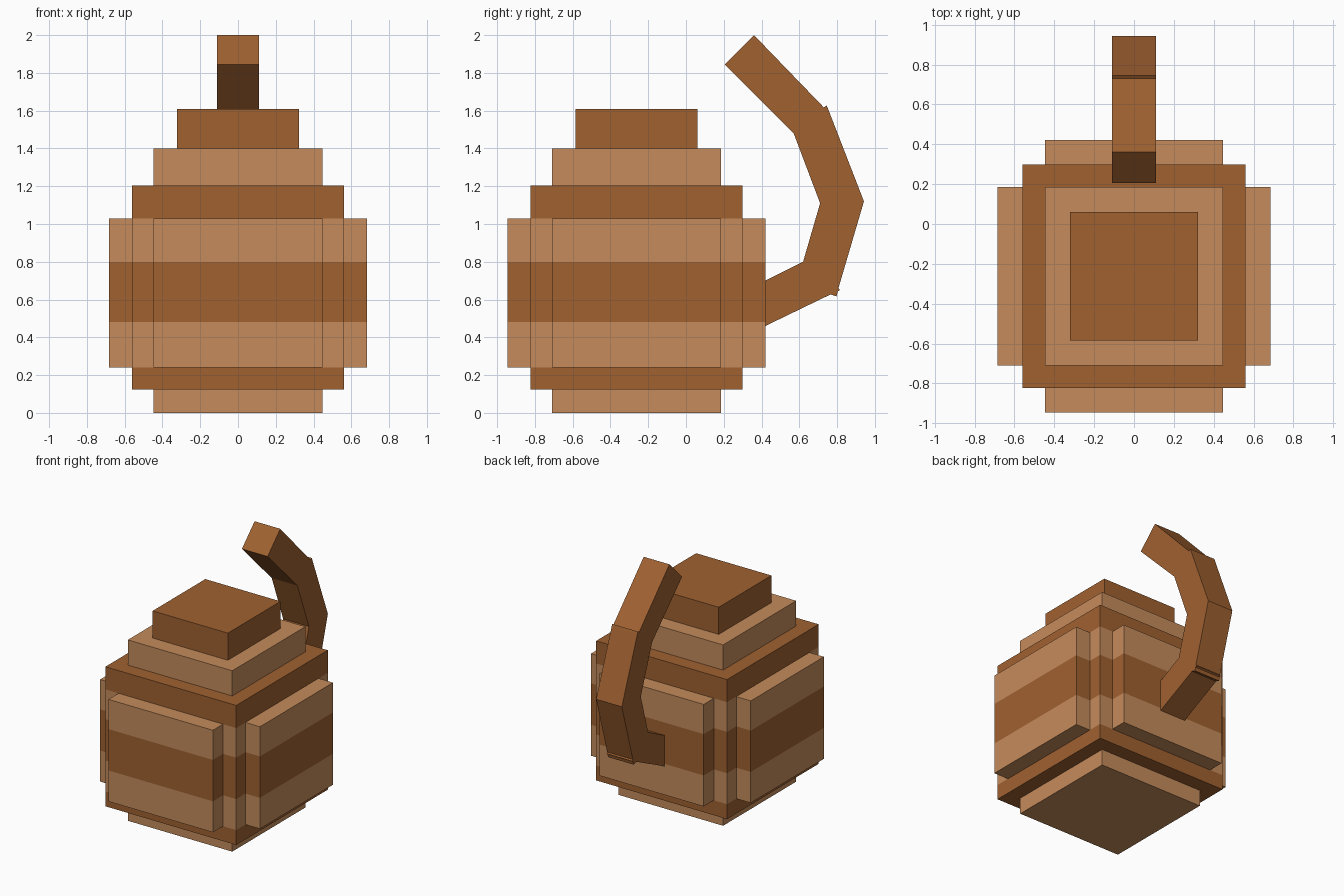
import bpy
import bmesh

cube = bpy.data.objects.get("Cube")
if cube:
    bpy.data.objects.remove(cube, do_unlink=True)


def material(name, rgb):
    mat = bpy.data.materials.new(name)
    mat.use_nodes = True
    color = (*rgb, 1.0)
    mat.diffuse_color = color
    mat.node_tree.nodes["Principled BSDF"].inputs["Base Color"].default_value = color
    return mat


LIGHT = material("light_clay", (0.56, 0.26, 0.107))
DARK = material("dark_clay", (0.35, 0.12, 0.03))
CENTER_Y = -0.262


def prism(name, rings, mats):
    """Join equal point rings with quads; mats gives one colour per layer."""
    bm = bmesh.new()
    loops = [[bm.verts.new(p) for p in ring] for ring in rings]
    count = len(loops[0])
    palette = list(dict.fromkeys(mats))
    bm.faces.new(loops[0][::-1]).material_index = palette.index(mats[0])
    bm.faces.new(loops[-1]).material_index = palette.index(mats[-1])
    for low, high, mat in zip(loops, loops[1:], mats):
        for i in range(count):
            j = (i + 1) % count
            face = bm.faces.new((low[i], low[j], high[j], high[i]))
            face.material_index = palette.index(mat)
    bmesh.ops.recalc_face_normals(bm, faces=bm.faces)
    mesh = bpy.data.meshes.new(name)
    bm.to_mesh(mesh)
    bm.free()
    for mat in palette:
        mesh.materials.append(mat)
    obj = bpy.data.objects.new(name, mesh)
    bpy.context.collection.objects.link(obj)
    return obj


def column(name, quarter, levels, mats):
    """Upright column whose outline is one quarter turned four times."""
    outline, pts = [], quarter
    for _ in range(4):
        outline += pts
        pts = [(-y, x) for x, y in pts]
    rings = [[(x, y + CENTER_Y, z) for x, y in outline] for z in levels]
    return prism(name, rings, mats)


# Square tiers below and above the belly
INNER, CORE, OUTER, KNOB = 0.447, 0.56, 0.684, 0.322
for name, half, low, high, mat in (
    ("foot", INNER, 0, 0.125, LIGHT),
    ("lower_band", CORE, 0.125, 0.24, DARK),
    ("shoulder", CORE, 1.03, 1.205, DARK),
    ("lid", INNER, 1.205, 1.4, LIGHT),
    ("lid_knob", KNOB, 1.4, 1.61, DARK),
):
    column(name, [(half, half)], [low, high], [mat])

# Belly with notched corners and a dark central stripe
column("belly",
       [(OUTER, INNER), (CORE, INNER), (CORE, CORE), (INNER, CORE), (INNER, OUTER)],
       [0.24, 0.48, 0.8, 1.03], [LIGHT, DARK, LIGHT])

# Curved handle, a side profile extruded across x
profile = [(0.40, 0.45), (0.42, 0.46), (0.765, 0.627), (0.797, 0.617),
           (0.803, 0.643), (0.815, 0.65), (0.807, 0.66), (0.942, 1.12),
           (0.752, 1.61), (0.745, 1.627), (0.73, 1.617), (0.36, 2.0),
           (0.205, 1.845), (0.57, 1.48), (0.71, 1.11), (0.62, 0.8),
           (0.42, 0.7), (0.40, 0.69)]
prism("handle", [[(x, y, z) for y, z in profile] for x in (-0.11, 0.11)], [DARK])
